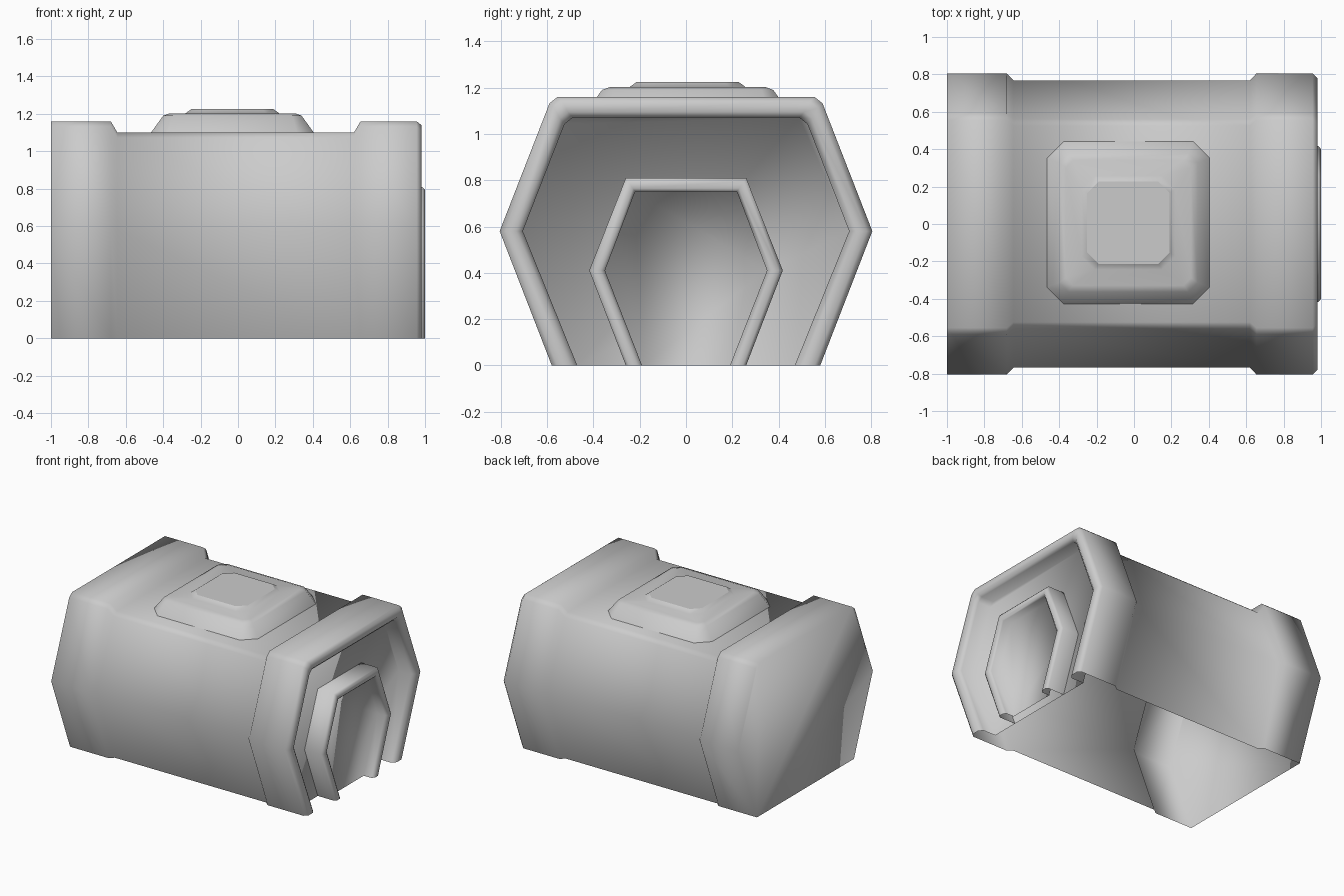
import bpy, bmesh

cube = bpy.data.objects.get("Cube")
if cube:
    bpy.data.objects.remove(cube, do_unlink=True)

# Single plain grey
grey = bpy.data.materials.new("plain_grey")
grey.use_nodes = True
grey.diffuse_color = (0.6, 0.6, 0.6, 1)
grey.node_tree.nodes["Principled BSDF"].inputs["Base Color"].default_value = (0.6, 0.6, 0.6, 1)


def finish(name, bm):
    mesh = bpy.data.meshes.new(name)
    bm.to_mesh(mesh)
    bm.free()
    mesh.materials.append(grey)
    obj = bpy.data.objects.new(name, mesh)
    bpy.context.collection.objects.link(obj)


def arch(x, foot, side, side_z, top, top_z, cut=0.0):
    """Open-bottomed hexagonal section, from the +y foot over the roof to the -y foot."""
    half = [(foot, 0), (side, side_z)]
    if cut:
        half += [(top, top_z - cut * 0.8), (top - cut, top_z)]
    else:
        half += [(top, top_z)]
    return [(x, y, z) for y, z in half] + [(x, -y, z) for y, z in reversed(half)]


def skin(bm, sections, closed=False):
    """Smooth strip of quads through the sections."""
    loops = [[bm.verts.new(p) for p in s] for s in sections]
    for a, b in zip(loops, loops[1:]):
        count = len(a)
        for i in range(count if closed else count - 1):
            j = (i + 1) % count
            bm.faces.new((a[i], a[j], b[j], b[i])).smooth = True
    return loops


# Hull: raised end collars, lower middle, rounded rim and recessed front wall
def collar(x):
    return arch(x, 0.58, 0.805, 0.58, 0.59, 1.16, 0.035)


def middle(x):
    return arch(x, 0.55, 0.768, 0.58, 0.56, 1.10, 0.035)


def recess(x):
    return arch(x, 0.47, 0.705, 0.58, 0.525, 1.07, 0.035)


bm = bmesh.new()
loops = skin(bm, [
    collar(-1), collar(-0.68), middle(-0.645), middle(0.62), collar(0.655), collar(0.955),
    arch(0.98, 0.555, 0.78, 0.58, 0.57, 1.14, 0.035),
    arch(0.98, 0.50, 0.735, 0.58, 0.545, 1.095, 0.035),
    recess(0.955), recess(0.85)])
bm.faces.new(loops[-1]).smooth = True
# Closed rear wall, split along its diagonal
rear = loops[0]
bm.faces.new((rear[4], rear[3], rear[2], rear[1], rear[0])).smooth = True
bm.faces.new((rear[7], rear[6], rear[5], rear[4], rear[0])).smooth = True
finish("hull", bm)

# Door frame standing proud of the recessed wall, with a shallow door panel
bm = bmesh.new()
loops = skin(bm, [
    arch(0.85, 0.26, 0.418, 0.41, 0.26, 0.81),
    arch(0.985, 0.26, 0.418, 0.41, 0.26, 0.81),
    arch(1.0, 0.245, 0.40, 0.41, 0.25, 0.795),
    arch(1.0, 0.21, 0.37, 0.41, 0.23, 0.765),
    arch(0.985, 0.19, 0.35, 0.41, 0.22, 0.75),
    arch(0.92, 0.19, 0.35, 0.41, 0.22, 0.75)])
bm.faces.new(loops[-1]).smooth = True
finish("door", bm)


# Roof hatch: chamfered square tiers under a flat lid
def tier(half, cut, z):
    cx, cy, inner = -0.03, 0.007, half - cut
    corners = [(half, -inner), (half, inner), (inner, half), (-inner, half),
               (-half, inner), (-half, -inner), (-inner, -half), (inner, -half)]
    return [(cx + x, cy + y, z) for x, y in corners]


bm = bmesh.new()
loops = skin(bm, [tier(0.435, 0.09, 1.10), tier(0.37, 0.05, 1.19), tier(0.335, 0.04, 1.203),
                  tier(0.25, 0.07, 1.203), tier(0.22, 0.06, 1.225)], closed=True)
bm.faces.new(loops[-1])
finish("roof_hatch", bm)
